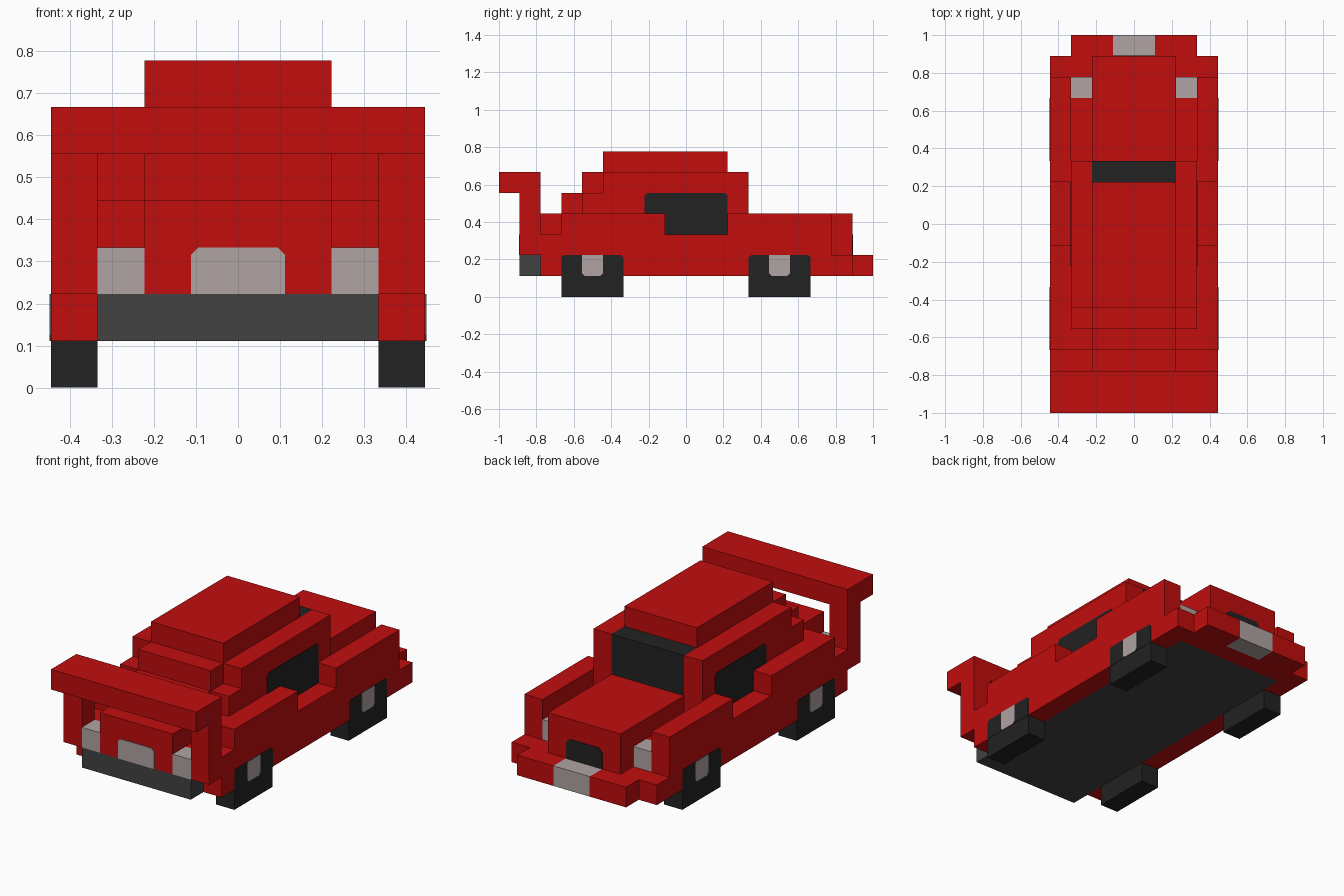
import bpy, bmesh

if "Cube" in bpy.data.objects:
    bpy.data.objects.remove(bpy.data.objects["Cube"], do_unlink=True)

U = 1 / 9      # one block
T = 0.03       # thickness of painted plates, in blocks


def material(name, r, g, b):
    m = bpy.data.materials.new(name)
    m.use_nodes = True
    m.diffuse_color = (r, g, b, 1)
    bsdf = next(n for n in m.node_tree.nodes if n.type == 'BSDF_PRINCIPLED')
    bsdf.inputs["Base Color"].default_value = (r, g, b, 1)
    return m


RED = material("red paint", 0.533, 0.004, 0.004)
SILVER = material("pale silver", 0.434, 0.366, 0.366)
GREY = material("dark grey", 0.054, 0.054, 0.054)
BLACK = material("near black", 0.016, 0.016, 0.016)


def prism(name, profile, lo, hi, mat, axis='x', mirror=False):
    """Extrude a profile, (y, z) along x or (x, z) along y, from lo to hi."""
    bm = bmesh.new()

    def ring(d):
        return [bm.verts.new((d * U, a * U, z * U) if axis == 'x' else (a * U, d * U, z * U))
                for a, z in profile]
    a, b = ring(lo), ring(hi)
    n = len(profile)
    bm.faces.new(a)
    bm.faces.new(b)
    for i in range(n):
        j = (i + 1) % n
        bm.faces.new((a[i], a[j], b[j], b[i]))
    bmesh.ops.recalc_face_normals(bm, faces=bm.faces)
    mesh = bpy.data.meshes.new(name)
    bm.to_mesh(mesh)
    bm.free()
    mesh.materials.append(mat)
    ob = bpy.data.objects.new(name, mesh)
    bpy.context.collection.objects.link(ob)
    if mirror:
        mod = ob.modifiers.new("Mirror", 'MIRROR')
        mod.use_clip = False
        mod.use_mirror_merge = False
    return ob


def rect(a0, a1, z0, z1, top=0.0, bottom=0.0):
    """Rectangle with optionally clipped top or bottom corners."""
    pts = []
    if bottom:
        pts += [(a0, z0 + bottom), (a0 + bottom, z0), (a1 - bottom, z0), (a1, z0 + bottom)]
    else:
        pts += [(a0, z0), (a1, z0)]
    if top:
        pts += [(a1, z1 - top), (a1 - top, z1), (a0 + top, z1), (a0, z1 - top)]
    else:
        pts += [(a1, z1), (a0, z1)]
    return pts


def box(name, x, y, z, mat, mirror=False):
    return prism(name, rect(*y, *z), x[0], x[1], mat, mirror=mirror)


# Body: three stepped side profiles, from the centre outwards
prism("centre_body", [(-8, 2), (-8, 4), (-6, 4), (-6, 5), (-5, 5), (-5, 6), (-4, 6), (-4, 7),
                      (2, 7), (2, 4), (8, 4), (8, 2)], -2, 2, RED)
prism("shoulder_body", [(-7, 2), (-7, 3), (-6, 3), (-6, 4), (-5, 4), (-5, 5), (-4, 5), (-4, 6),
                        (3, 6), (3, 3), (6, 3), (6, 2)], 2, 3, RED, mirror=True)
prism("side_panel", [(-7, 1), (-7, 3), (-6, 3), (-6, 4), (-1, 4), (-1, 3), (2, 3), (2, 4),
                     (7, 4), (7, 1)], 3, 4, RED, mirror=True)
box("underbody", (-3, 3), (-7, 7), (1, 2), GREY)

# Bumpers
box("spoiler_end_bumper", (-3, 3), (-8, -7), (1, 2), GREY)
box("hood_end_bumper", (-4, 4), (7, 8), (1, 2), RED)
box("bumper_lip", (1, 3), (8, 9), (1, 2), RED, mirror=True)
box("bumper_silver_block", (-1, 1), (8, 9), (1, 2), SILVER)

# Spoiler
box("spoiler_wing", (-4, 4), (-9, -7), (5, 6), RED)
box("spoiler_post", (3, 4), (-8, -7), (2, 5), RED, mirror=True)

# Lamps, licence plate and grille
box("tail_lamp", (2, 3), (-8, -7), (2, 3), SILVER, mirror=True)
box("head_lamp", (2, 3), (6, 7), (2, 3), SILVER, mirror=True)
prism("licence_plate", rect(-1, 1, 2, 3, top=0.15), -8 - T, -8, SILVER, axis='y')
prism("grille", rect(-1, 1, 2, 3, top=0.2), 8, 8 + T, BLACK, axis='y')

# Glass
box("windscreen", (-2, 2), (2, 3), (4, 6), BLACK)
prism("side_window", [(-2, 4), (-1, 4), (-1, 3), (2, 3), (2, 4.88), (1.88, 5), (-1.85, 5),
                      (-2, 4.85)], 3, 3 + T, BLACK, mirror=True)

# Wheels: block below the body, flat upper half and hub on the panel
for label, y in (("spoiler_end", -6), ("hood_end", 3)):
    box(label + "_wheel", (3, 4), (y, y + 3), (0, 1), BLACK, mirror=True)
    prism(label + "_wheel_top", rect(y, y + 3, 1, 2, top=0.12), 4, 4 + T / 2, BLACK, mirror=True)
    prism(label + "_hub", rect(y + 1, y + 2, 1, 2, bottom=0.12), 4, 4 + T, SILVER, mirror=True)
